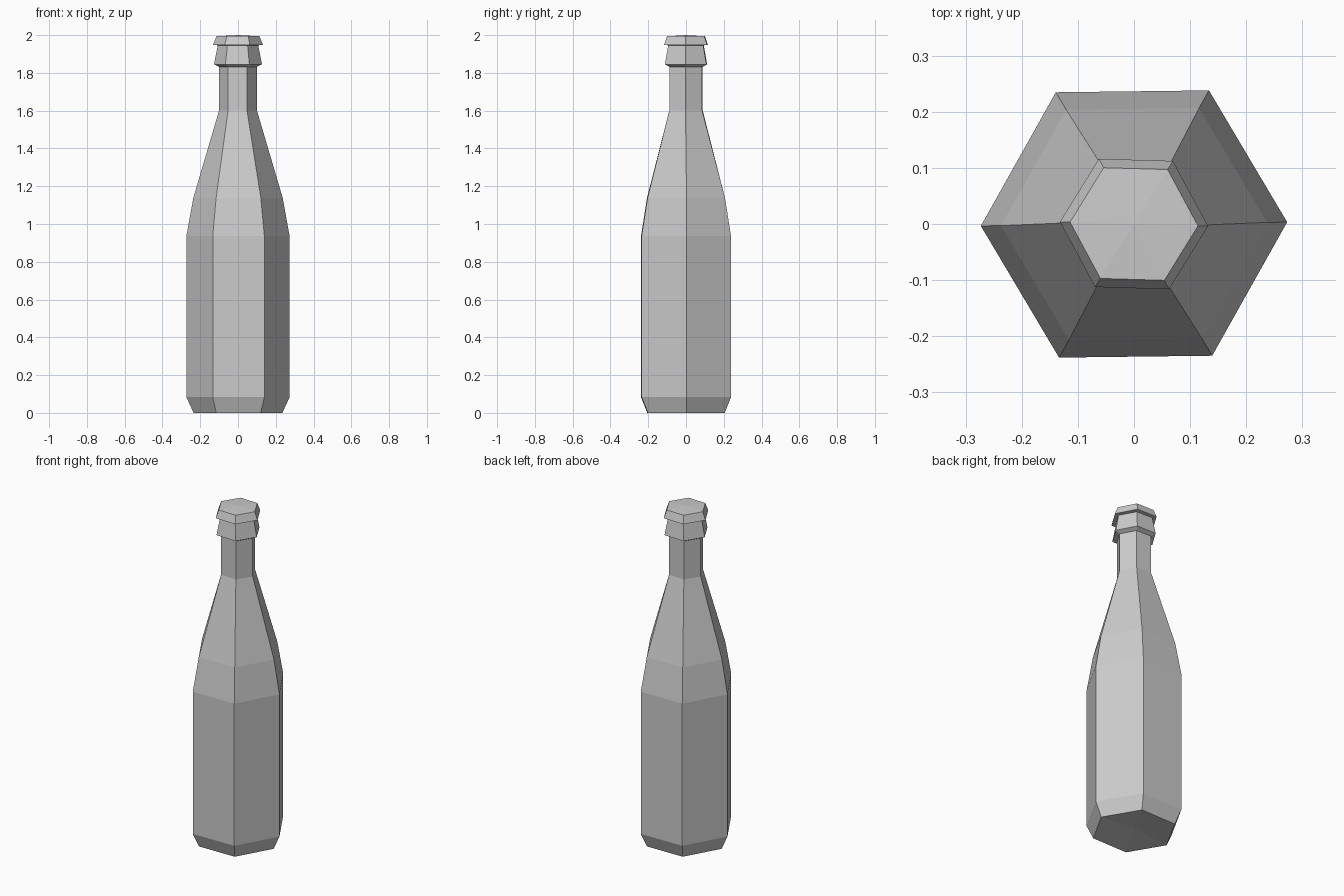
import bpy, bmesh, math

cube = bpy.data.objects.get("Cube")
if cube:
    bpy.data.objects.remove(cube)

SIDES = 6

grey = bpy.data.materials.new("plain_grey")
grey.use_nodes = True
GREY = (0.6, 0.6, 0.6, 1)
grey.diffuse_color = GREY
grey.node_tree.nodes["Principled BSDF"].inputs["Base Color"].default_value = GREY


def lathe(name, profile, bottom, top):
    """Stack six-sided rings of (radius, height, twist) and close both ends with fans."""
    bm = bmesh.new()
    rings = []
    for radius, z, twist in profile:
        angles = [math.radians(twist + 360 * i / SIDES) for i in range(SIDES)]
        rings.append([bm.verts.new((radius * math.cos(a), radius * math.sin(a), z))
                      for a in angles])
    low, high = bm.verts.new((0, 0, bottom)), bm.verts.new((0, 0, top))
    for i in range(SIDES):
        j = (i + 1) % SIDES
        for a, b in zip(rings, rings[1:]):
            bm.faces.new((a[i], a[j], b[j], b[i]))
        bm.faces.new((low, rings[0][j], rings[0][i]))
        bm.faces.new((high, rings[-1][i], rings[-1][j]))
    mesh = bpy.data.meshes.new(name)
    bm.to_mesh(mesh)
    bm.free()
    mesh.materials.append(grey)
    obj = bpy.data.objects.new(name, mesh)
    bpy.context.collection.objects.link(obj)
    return obj


# Body with bevelled, slightly dented base, shoulder, neck, lip and domed cap in one skin
BODY, NECK = 0.7, -1.7
lathe("bottle", [
    (0.235, 0.0, BODY),     # base
    (0.273, 0.083, BODY),   # lower wall
    (0.273, 0.937, BODY),   # upper wall
    (0.237, 1.137, BODY),   # shoulder
    (0.100, 1.602, NECK),   # neck bottom
    (0.100, 1.832, NECK),   # neck top
    (0.127, 1.845, NECK),   # lip lower edge
    (0.107, 1.946, NECK),   # lip upper edge
    (0.132, 1.948, NECK),   # cap lower edge
    (0.114, 1.994, NECK),   # cap upper edge
], bottom=0.02, top=2.0)
